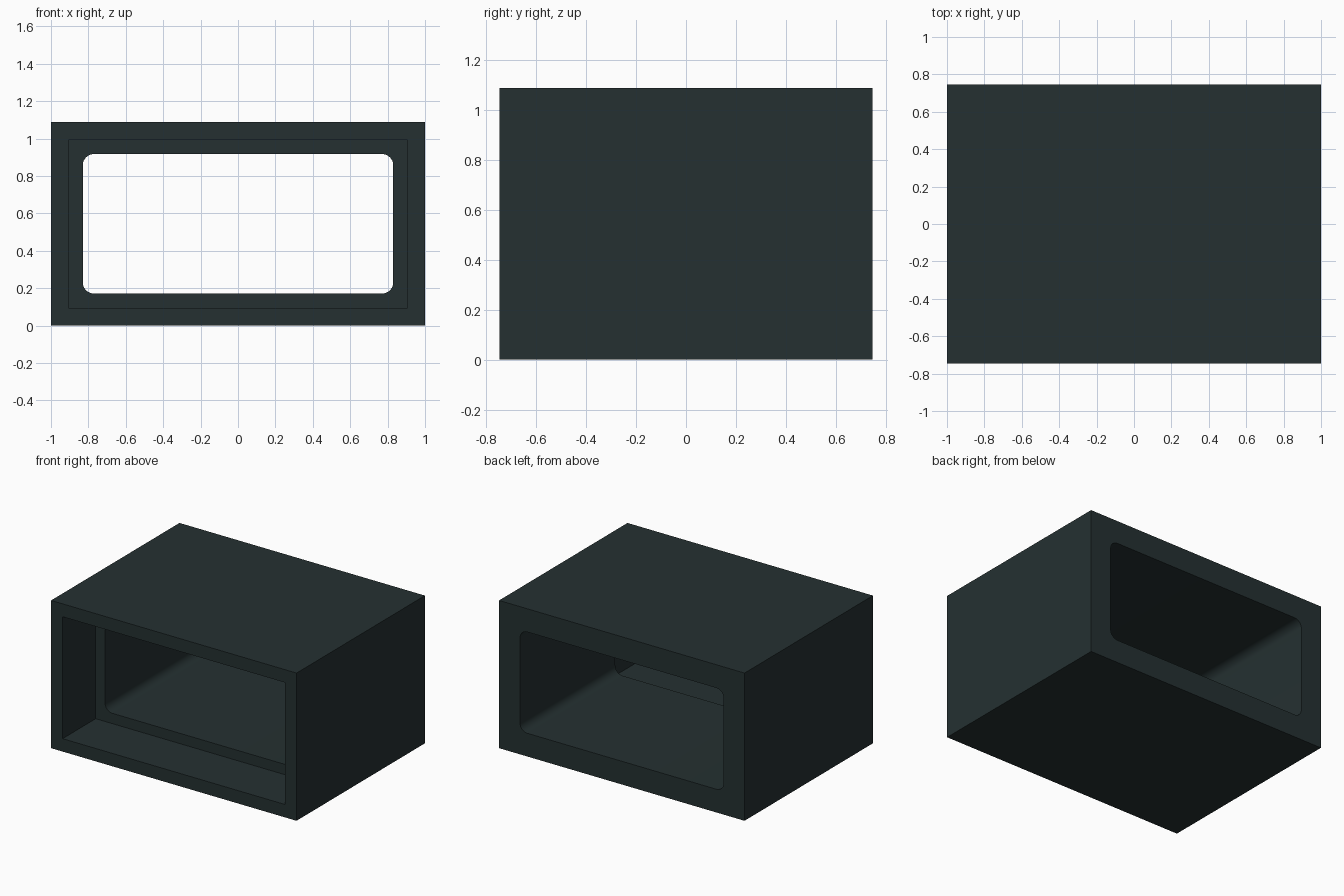
import bpy, bmesh, math

if "Cube" in bpy.data.objects:
    bpy.data.objects.remove(bpy.data.objects["Cube"])

W, D, H = 2.0, 1.494, 1.088
CZ = H / 2
STEPS = 8          # segments per rounded corner


def ring(bm, hw, hh, r, y):
    """Rounded rectangle facing -y; r = 0 gives coincident corner points, merged later."""
    verts = []
    for k, (sx, sz) in enumerate([(1, 1), (-1, 1), (-1, -1), (1, -1)]):
        for i in range(STEPS + 1):
            a = math.radians(90 * (k + i / STEPS))
            verts.append(bm.verts.new((sx * (hw - r) + r * math.cos(a), y,
                                       CZ + sz * (hh - r) + r * math.sin(a))))
    return verts


mat = bpy.data.materials.new("dark slate")
mat.diffuse_color = (0.018, 0.030, 0.031, 1)
mat.use_nodes = True
mat.node_tree.nodes["Principled BSDF"].inputs["Base Color"].default_value = mat.diffuse_color

# Shell: outer box, square front recess, rounded tunnel out through the back
front, back, step = -D / 2, D / 2, -D / 2 + 0.385
sections = [
    (W / 2, H / 2, 0, back),
    (W / 2, H / 2, 0, front),
    (0.906, 0.449, 0, front),
    (0.906, 0.449, 0, step),
    (0.83, 0.373, 0.06, step),
    (0.83, 0.373, 0.06, back),
]
bm = bmesh.new()
rings = [ring(bm, *s) for s in sections]
for a, b in zip(rings, rings[1:] + rings[:1]):
    for i in range(len(a)):
        j = (i + 1) % len(a)
        bm.faces.new((a[i], a[j], b[j], b[i]))
bmesh.ops.remove_doubles(bm, verts=bm.verts, dist=0.0005)
bmesh.ops.recalc_face_normals(bm, faces=bm.faces)

mesh = bpy.data.meshes.new("housing")
bm.to_mesh(mesh)
bm.free()
mesh.materials.append(mat)
housing = bpy.data.objects.new("housing", mesh)
bpy.context.collection.objects.link(housing)
bpy.context.view_layer.objects.active = housing
housing.select_set(True)
bpy.ops.object.shade_smooth_by_angle(angle=math.radians(30))
